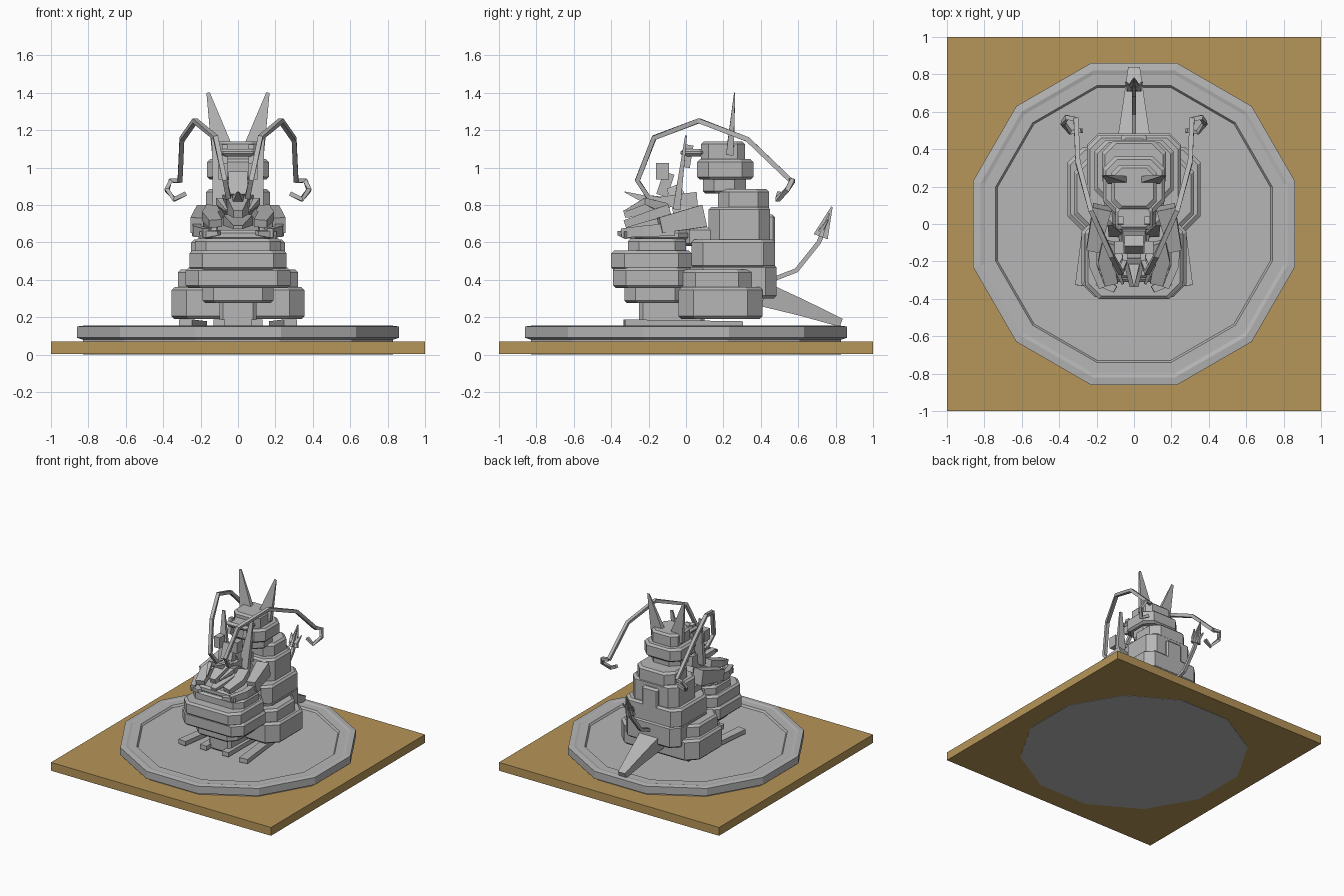
import bpy, bmesh, math
from mathutils import Vector

if "Cube" in bpy.data.objects:
    bpy.data.objects.remove(bpy.data.objects["Cube"])


def material(name, red, green, blue):
    mat = bpy.data.materials.new(name)
    mat.use_nodes = True
    color = (red, green, blue, 1)
    mat.diffuse_color = color
    mat.node_tree.nodes["Principled BSDF"].inputs["Base Color"].default_value = color
    return mat


STONE = material("grey stone", red=.47, green=.47, blue=.47)
WOOD = material("tan wood", red=.47, green=.3, blue=.1)
ACROSS, ALONG = Vector((1, 0, 0)), Vector((0, 1, 0))


def loft(name, rings, mat=STONE):
    """Skin matching rings of points and cap both ends."""
    bm = bmesh.new()
    loops = [[bm.verts.new(point) for point in ring] for ring in rings]
    count = len(loops[0])
    for lower, upper in zip(loops, loops[1:]):
        for i in range(count):
            j = (i + 1) % count
            bm.faces.new((lower[i], lower[j], upper[j], upper[i]))
    bm.faces.new(reversed(loops[0]))
    bm.faces.new(loops[-1])
    bmesh.ops.recalc_face_normals(bm, faces=bm.faces)
    mesh = bpy.data.meshes.new(name)
    bm.to_mesh(mesh)
    bm.free()
    mesh.materials.append(mat)
    part = bpy.data.objects.new(name, mesh)
    bpy.context.collection.objects.link(part)
    return part


def polygon(sides, apothem, height):
    """Regular ring with a flat side facing each axis."""
    radius = apothem / math.cos(math.pi / sides)
    turns = [math.tau * (i + .5) / sides for i in range(sides)]
    return [(radius * math.cos(turn), radius * math.sin(turn), height) for turn in turns]


def tier(name, half_width, front, back, bottom, top, corner=.06, rim=.015):
    """Block with cut corners and bevelled top and bottom rims."""
    def ring(height, inset):
        middle = (front + back) / 2
        width, depth = half_width - inset, (back - front) / 2 - inset
        points = []
        for sx, sy in ((1, -1), (1, 1), (-1, 1), (-1, -1)):
            on_end = (sx * (width - corner), middle + sy * depth, height)
            on_side = (sx * width, middle + sy * (depth - corner), height)
            points += [on_end, on_side] if sx * sy < 0 else [on_side, on_end]
        return points
    return loft(name, [ring(bottom, rim), ring(bottom + rim, 0), ring(top - rim, 0), ring(top, rim)])


def bar(name, path, width, depth, taper=1, side=ACROSS):
    """Four-sided bar along a path, shrinking evenly to the taper factor."""
    points = [Vector(point) for point in path]
    last = len(points) - 1
    rings = []
    for i, point in enumerate(points):
        along = (points[min(i + 1, last)] - points[max(i - 1, 0)]).normalized()
        scale = 1 + (taper - 1) * i / last
        u = (side - along * side.dot(along)).normalized()
        v = along.cross(u) * depth * scale
        u *= width * scale
        rings.append([point + u + v, point - u + v, point - u - v, point + u - v])
    return loft(name, rings)


def pair(name, path, **shape):
    """The same bar on both sides of the model."""
    for label, sign in (("left_", 1), ("right_", -1)):
        bar(label + name, [(sign * x, y, z) for x, y, z in path], **shape)


# Square board and twelve-sided plinth with a raised rim
loft("board", [polygon(sides=4, apothem=1, height=z) for z in (.002, .07)], WOOD)
plinth_profile = ((.83, 0), (.83, .08), (.86, .09), (.86, .15), (.82, .155),
                  (.8, .15), (.74, .15), (.73, .135))
loft("plinth", [polygon(sides=12, apothem=reach, height=z) for reach, z in plinth_profile])

# Rear body, a stack of blocks
tier("rear_base", half_width=.355, front=-.04, back=.41, bottom=.19, top=.36, corner=.08)
tier("rear_step", half_width=.32, front=-.02, back=.35, bottom=.34, top=.455, corner=.07)
tier("rear_hips", half_width=.25, front=.03, back=.485, bottom=.3, top=.48)
tier("rear_waist", half_width=.25, front=.03, back=.475, bottom=.46, top=.615)
tier("rear_chest", half_width=.21, front=.12, back=.45, bottom=.6, top=.79)
tier("rear_shoulders", half_width=.17, front=.17, back=.445, bottom=.74, top=.885)
tier("back_ridge", half_width=.07, front=.36, back=.475, bottom=.48, top=.75, corner=.01)
tier("rear_neck", half_width=.13, front=.09, back=.32, bottom=.86, top=.95)
tier("rear_head", half_width=.165, front=.06, back=.36, bottom=.935, top=1.045)
tier("rear_crown", half_width=.12, front=.08, back=.315, bottom=1.03, top=1.14, corner=.04)
pair("tall_ear", path=[(.08, .235, 1.08), (.16, .26, 1.4)], width=.06, depth=.02, taper=.15)

# Front body
tier("front_keel", half_width=.19, front=-.33, back=0, bottom=.275, top=.37)
tier("front_belly", half_width=.28, front=-.39, back=.03, bottom=.355, top=.465, corner=.07)
tier("front_chest", half_width=.26, front=-.4, back=.03, bottom=.45, top=.555, corner=.07)
tier("front_collar", half_width=.23, front=-.31, back=0, bottom=.54, top=.62)
tier("front_bowl", half_width=.2, front=-.29, back=.02, bottom=.61, top=.665)
tier("body_link", half_width=.16, front=-.01, back=.2, bottom=.58, top=.68, corner=.03)
tier("front_pillar", half_width=.1, front=-.25, back=.1, bottom=.14, top=.29, corner=.02)

# Four flat runners under the body
pair("outer_runner", path=[(.2, .3, .16), (.28, -.33, .17)], width=.035, depth=.018)
pair("inner_runner", path=[(.09, .2, .16), (.1, -.31, .17)], width=.03, depth=.018)

# Arms folded around the bowl
pair("upper_arm", path=[(.17, .09, .74), (.22, -.14, .69)], width=.05, depth=.06, taper=.7)
pair("forearm", path=[(.22, -.06, .67), (.22, -.22, .66), (.17, -.34, .65)],
     width=.025, depth=.035, taper=.7)
pair("hand", path=[(.19, -.3, .64), (.1, -.35, .65)], width=.03, depth=.02, taper=.6, side=ALONG)
pair("shoulder_plate", path=[(.12, -.1, .77), (.15, -.2, .74), (.12, -.32, .7)],
     width=.05, depth=.03, taper=.7)

# Small front head: neck, skull, snout, jaw, eyes and brow
bar("small_neck", path=[(0, .03, .66), (0, -.07, .9)], width=.12, depth=.07, taper=.5)
bar("small_skull", path=[(0, .06, .83), (0, -.2, .81)], width=.1, depth=.04, taper=.6)
bar("snout", path=[(0, -.17, .8), (0, -.33, .75)], width=.06, depth=.05, taper=.4)
bar("nose_spike", path=[(0, -.22, .83), (0, -.33, .87)], width=.03, depth=.02, taper=.1)
bar("jaw", path=[(0, -.08, .72), (0, -.32, .68)], width=.08, depth=.03, taper=.3)
pair("cheek_fin", path=[(.05, -.1, .78), (.1, -.22, .82), (.06, -.32, .77)],
     width=.03, depth=.03, taper=.2)
pair("eye_block", path=[(.08, -.16, .98), (.08, -.09, .98)], width=.025, depth=.045)
bar("forehead", path=[(0, -.13, .85), (0, -.09, .97)], width=.05, depth=.03)
tier("brow", half_width=.1, front=-.03, back=.1, bottom=1.06, top=1.1, corner=.02)
pair("brow_post", path=[(.07, 0, 1), (.07, .02, 1.12)], width=.015, depth=.02)
pair("small_ear", path=[(.09, -.05, .78), (.13, 0, 1.17)], width=.045, depth=.02, taper=.25)

# Long jointed whiskers with hooked ends
pair("whisker", path=[(.04, -.05, .82), (.05, -.2, .84), (.07, -.26, .93), (.12, -.17, 1.16),
                      (.23, .07, 1.25), (.3, .33, 1.15), (.31, .56, .93)], width=.013, depth=.013)
pair("whisker_hook", path=[(.31, .56, .93), (.36, .57, .93), (.38, .54, .88), (.34, .49, .83),
                           (.28, .5, .86)], width=.012, depth=.012, side=ALONG)

# Tail wedge, tail rod and barbed tip
bar("tail", path=[(0, .42, .32), (0, .62, .25), (0, .83, .17)], width=.09, depth=.065, taper=.35)
bar("tail_rod", path=[(0, .46, .4), (0, .59, .45), (0, .71, .6), (0, .76, .72)],
    width=.012, depth=.012)
for label, side in (("wide", ACROSS), ("deep", ALONG)):
    bar("tail_tip_" + label, path=[(0, .72, .63), (0, .78, .79)],
        width=.04, depth=.012, taper=.1, side=side)
pair("tail_barb", path=[(.02, .72, .66), (.045, .76, .72)], width=.015, depth=.012, taper=.2)
